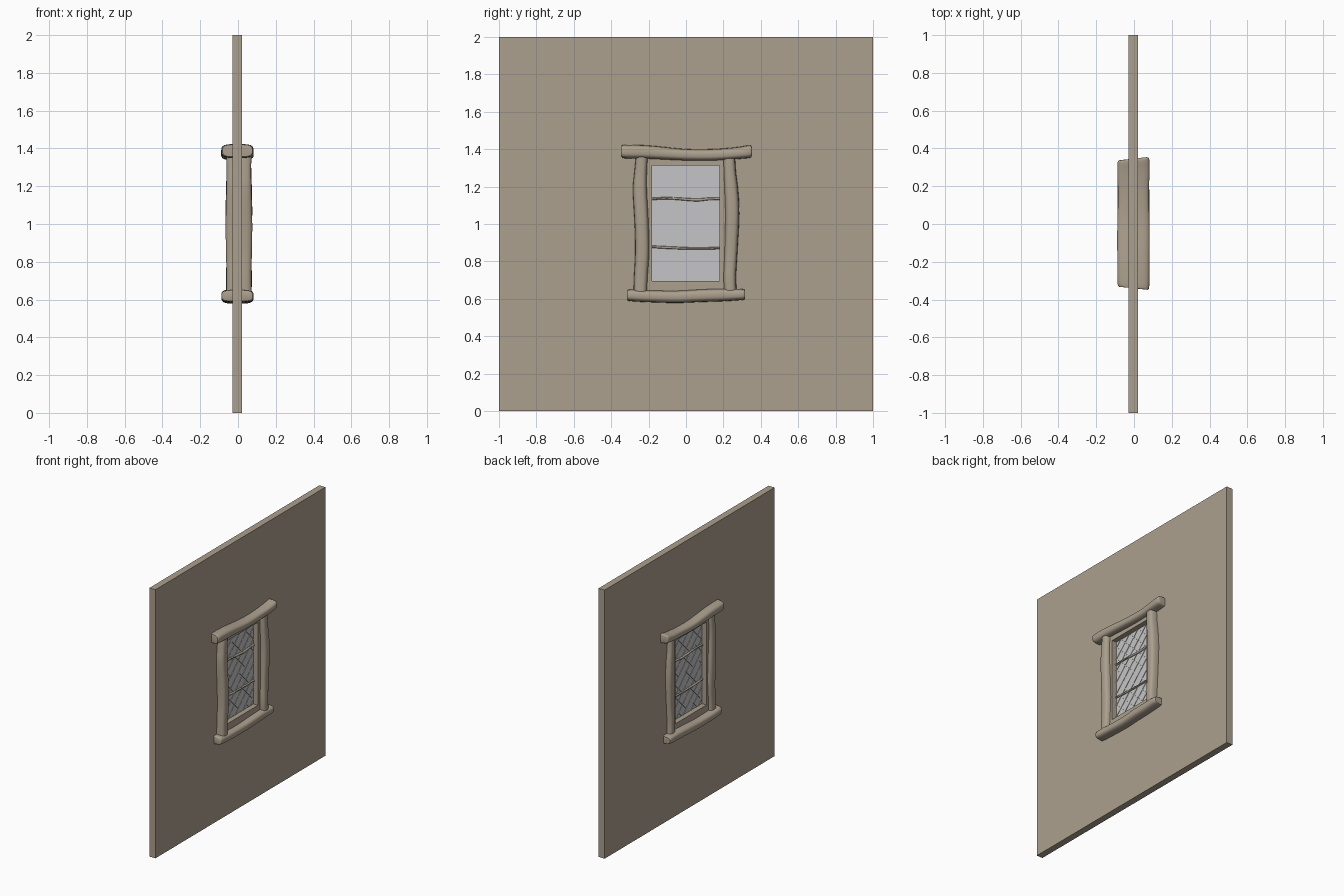
import bpy, bmesh, math
from mathutils import Vector

if "Cube" in bpy.data.objects:
    bpy.data.objects.remove(bpy.data.objects["Cube"])


def material(name, rgb):
    m = bpy.data.materials.new(name)
    m.diffuse_color = (*rgb, 1)
    m.use_nodes = True
    m.node_tree.nodes["Principled BSDF"].inputs["Base Color"].default_value = m.diffuse_color
    return m


WOOD = material("warm beige", (0.41, 0.35, 0.27))
GLASS = material("pale grey glass", (0.56, 0.56, 0.57))


def finish(bm, name, mat, smooth=False):
    bmesh.ops.recalc_face_normals(bm, faces=bm.faces)
    me = bpy.data.meshes.new(name)
    bm.to_mesh(me)
    bm.free()
    me.materials.append(mat)
    ob = bpy.data.objects.new(name, me)
    bpy.context.collection.objects.link(ob)
    if smooth:
        bpy.ops.object.select_all(action='DESELECT')
        ob.select_set(True)
        bpy.context.view_layer.objects.active = ob
        bpy.ops.object.shade_smooth_by_angle(angle=math.radians(40))
    return ob


def ring_frame(name, mat, x0, x1, outer, inner):
    """Flat slab with a rectangular opening; rectangles are (y0, y1, z0, z1)."""
    bm = bmesh.new()

    def loop(x, r):
        y0, y1, z0, z1 = r
        return [bm.verts.new((x, y, z)) for y, z in ((y0, z0), (y1, z0), (y1, z1), (y0, z1))]
    loops = [loop(x0, outer), loop(x1, outer), loop(x1, inner), loop(x0, inner)]
    for k in range(4):
        a, b = loops[k], loops[(k + 1) % 4]
        for i in range(4):
            j = (i + 1) % 4
            bm.faces.new((a[i], a[j], b[j], b[i]))
    return finish(bm, name, mat)


def catmull(p, i, t):
    a, b, c, d = (Vector(p[min(max(k, 0), len(p) - 1)]) for k in range(i - 1, i + 3))
    return 0.5 * (2 * b + (c - a) * t + (2 * a - 5 * b + 4 * c - d) * t * t
                  + (3 * b - a - 3 * c + d) * t ** 3)


def log(name, stations, upright, x_mid=0.0, skew=0.0, sides=20, steps=5):
    """Rough-hewn beam. Stations: (along, across, half thickness, half depth)."""
    rows = [catmull(stations, i, k / steps)
            for i in range(len(stations) - 1) for k in range(steps)]
    rows.append(Vector(stations[-1]))
    mid = (stations[0][0] + stations[-1][0]) / 2
    half = (stations[-1][0] - stations[0][0]) / 2
    bm = bmesh.new()
    rings = []
    for s, c, h, d in rows:
        ring = []
        for k in range(sides):
            a = 2 * math.pi * (k + 0.5) / sides
            u, v = (math.copysign(abs(f) ** 0.55, f) for f in (math.cos(a), math.sin(a)))
            x, across = x_mid + d * u, c + h * v
            along = s + skew * u * (s - mid) / half
            ring.append(bm.verts.new((x, across, along) if upright else (x, along, across)))
        rings.append(ring)
    for a, b in zip(rings, rings[1:]):
        for i in range(sides):
            j = (i + 1) % sides
            bm.faces.new((a[i], a[j], b[j], b[i]))
    bm.faces.new(rings[0])
    bm.faces.new(rings[-1])
    return finish(bm, name, mat=WOOD, smooth=True)


# Wall panel and the flat window frame set in its opening
ring_frame("wall", WOOD, -0.03, 0.02, (-1, 1, 0, 2), (-0.21, 0.21, 0.64, 1.36))
ring_frame("inner_frame", WOOD, -0.04, 0.04,
           (-0.225, 0.225, 0.63, 1.37), (-0.183, 0.178, 0.695, 1.312))

# Surrounding rough beams
log("lintel", [(-.34, 1.39, .025, .072), (-.325, 1.387, .036, .084), (-.2, 1.384, .036, .086),
               (0, 1.37, .031, .086), (.15, 1.37, .031, .082), (.27, 1.379, .032, .086),
               (.335, 1.387, .034, .084), (.346, 1.387, .025, .072)], False, -0.003, 0.008)
log("sill", [(-.312, .618, .022, .072), (-.298, .619, .031, .084), (-.2, .614, .032, .086),
             (-.05, .611, .033, .084), (.08, .617, .034, .086), (.2, .621, .034, .084),
             (.3, .623, .029, .084), (.312, .622, .022, .072)], False, -0.003, 0.004)
log("left_post", [(.62, -.245, .036, .068), (.72, -.241, .037, .066), (.85, -.234, .038, .069),
                  (1.0, -.237, .038, .071), (1.18, -.246, .038, .067), (1.28, -.242, .034, .065),
                  (1.37, -.235, .032, .067)], True, 0.005)
log("right_post", [(.62, .238, .034, .067), (.72, .234, .034, .069), (.85, .240, .035, .066),
                   (1.05, .247, .038, .071), (1.18, .242, .037, .069), (1.28, .234, .033, .066),
                   (1.37, .231, .031, .064)], True, 0.005)

# Two slightly crooked glazing bars
log("upper_glazing_bar", [(-.2, 1.132, .007, .013), (-.1, 1.138, .006, .012), (.05, 1.129, .008, .013),
                          (.12, 1.134, .007, .012), (.2, 1.136, .007, .013)], False, 0, sides=12)
log("lower_glazing_bar", [(-.2, .880, .006, .012), (-.1, .874, .007, .013), (.05, .869, .006, .012),
                          (.2, .872, .006, .013)], False, 0, sides=12)

# Glass pane
Y0, Y1, Z0, Z1 = -0.19, 0.19, 0.685, 1.322


def add_box(bm, lo, hi):
    vs = bmesh.ops.create_cube(bm, size=1)["verts"]
    for v in vs:
        v.co = Vector(lo[i] + (v.co[i] + 0.5) * (hi[i] - lo[i]) for i in range(3))
    return vs


bm = bmesh.new()
add_box(bm, (-0.002, Y0, Z0), (0.002, Y1, Z1))
finish(bm, "glass_pane", GLASS)

# Diagonal lattice strips crossing the pane both ways
bm = bmesh.new()
STEP, W = 0.09, 0.003
for sign in (1, -1):
    depth = 0.005 if sign > 0 else 0.0045
    for n in range(-20, 21):
        c = 1.0 + n * STEP                     # strip along z = c + sign * y
        ends = sorted(((Z0 - c) * sign, (Z1 - c) * sign))
        a, b = max(Y0, ends[0]), min(Y1, ends[1])
        if b - a < 0.01:
            continue
        for v in add_box(bm, (-depth, a, -W), (depth, b, W)):
            v.co.z += c + sign * v.co.y
finish(bm, "lattice", GLASS)
